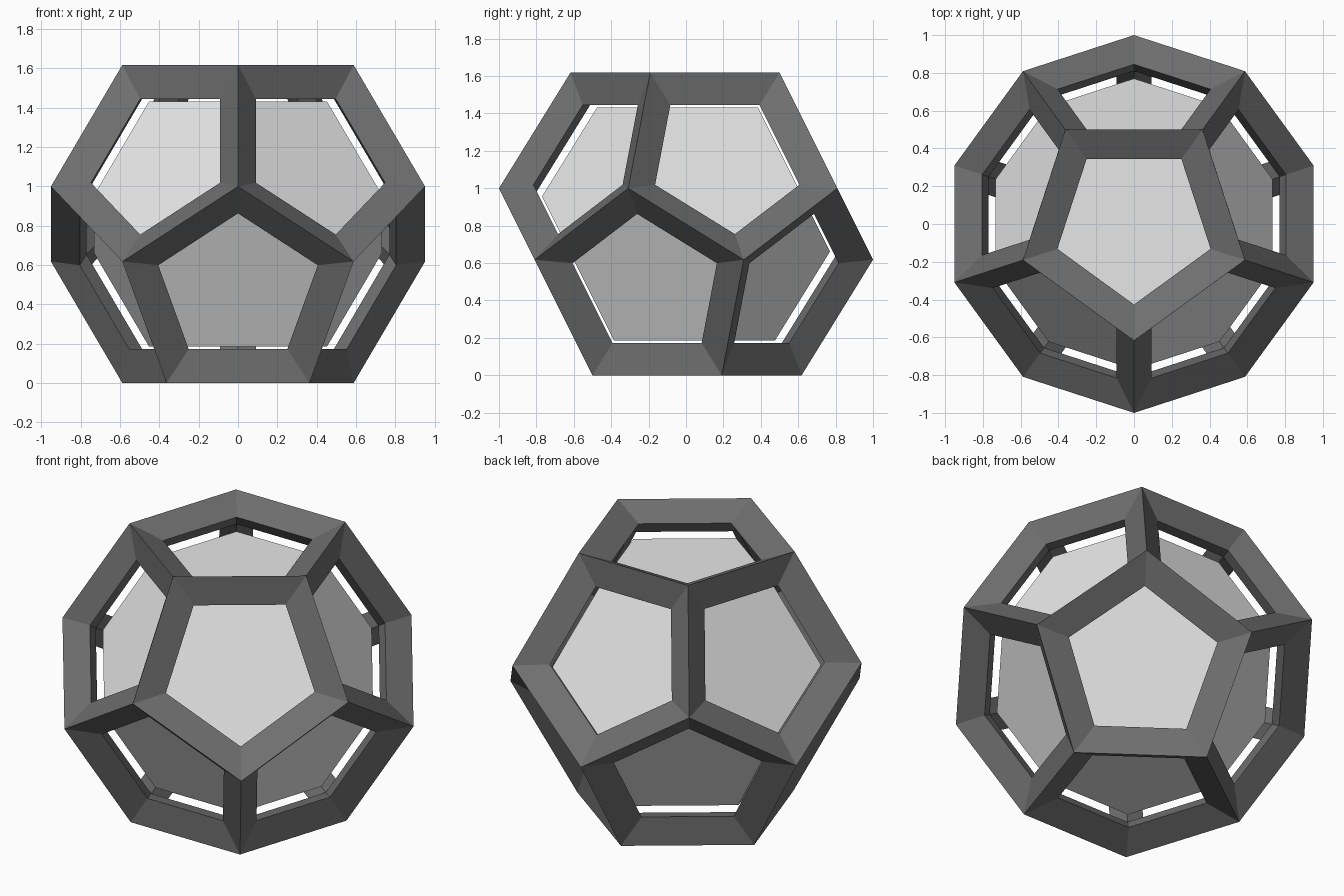
import bpy, bmesh, math
from mathutils import Vector

if "Cube" in bpy.data.objects:
    bpy.data.objects.remove(bpy.data.objects["Cube"])

PHI = (1 + math.sqrt(5)) / 2
HALF = PHI / 2                      # half height of the solid
CENTRE = Vector((0, 0, HALF))


def material(name, value):
    m = bpy.data.materials.new(name)
    m.diffuse_color = (value, value, value, 1)
    m.use_nodes = True
    m.node_tree.nodes["Principled BSDF"].inputs["Base Color"].default_value = m.diffuse_color
    return m


def dodecahedron():
    """Regular dodecahedron around the origin, resting on a face."""
    bm = bmesh.new()
    rings = [(1 / PHI, HALF, -90), (1, HALF - 1 / PHI, -90),
             (1, 1 / PHI - HALF, 90), (1 / PHI, -HALF, 90)]
    for r, z, start in rings:
        for i in range(5):
            a = math.radians(start + 72 * i)
            bm.verts.new((r * math.cos(a), r * math.sin(a), z))
    bmesh.ops.convex_hull(bm, input=bm.verts[:])
    bmesh.ops.dissolve_limit(bm, angle_limit=0.05, verts=bm.verts[:], edges=bm.edges[:])
    bmesh.ops.recalc_face_normals(bm, faces=bm.faces[:])
    bm.verts.index_update()
    return bm


def add_object(name, bm, mat):
    bmesh.ops.translate(bm, verts=bm.verts[:], vec=CENTRE)
    me = bpy.data.meshes.new(name)
    bm.to_mesh(me)
    bm.free()
    me.materials.append(mat)
    ob = bpy.data.objects.new(name, me)
    bpy.context.collection.objects.link(ob)
    return ob


# Open frame: diamond-section bars along every edge
base = dodecahedron()
frame = bmesh.new()
outer = [frame.verts.new(v.co) for v in base.verts]
inner = [frame.verts.new(v.co * 0.81) for v in base.verts]
for f in base.faces:
    c = f.calc_center_median()
    ids = [v.index for v in f.verts]
    rim = [frame.verts.new(c * 0.905 + (v.co - c) * 0.69) for v in f.verts]
    n = len(ids)
    for i in range(n):
        j = (i + 1) % n
        frame.faces.new((outer[ids[i]], outer[ids[j]], rim[j], rim[i]))
        frame.faces.new((rim[i], rim[j], inner[ids[j]], inner[ids[i]]))
base.free()
add_object("outer_frame", frame, material("dark grey", 0.16))

# Solid core inside the frame
core = dodecahedron()
bmesh.ops.scale(core, verts=core.verts[:], vec=(0.77, 0.77, 0.77))
add_object("inner_core", core, material("light grey", 0.8))
